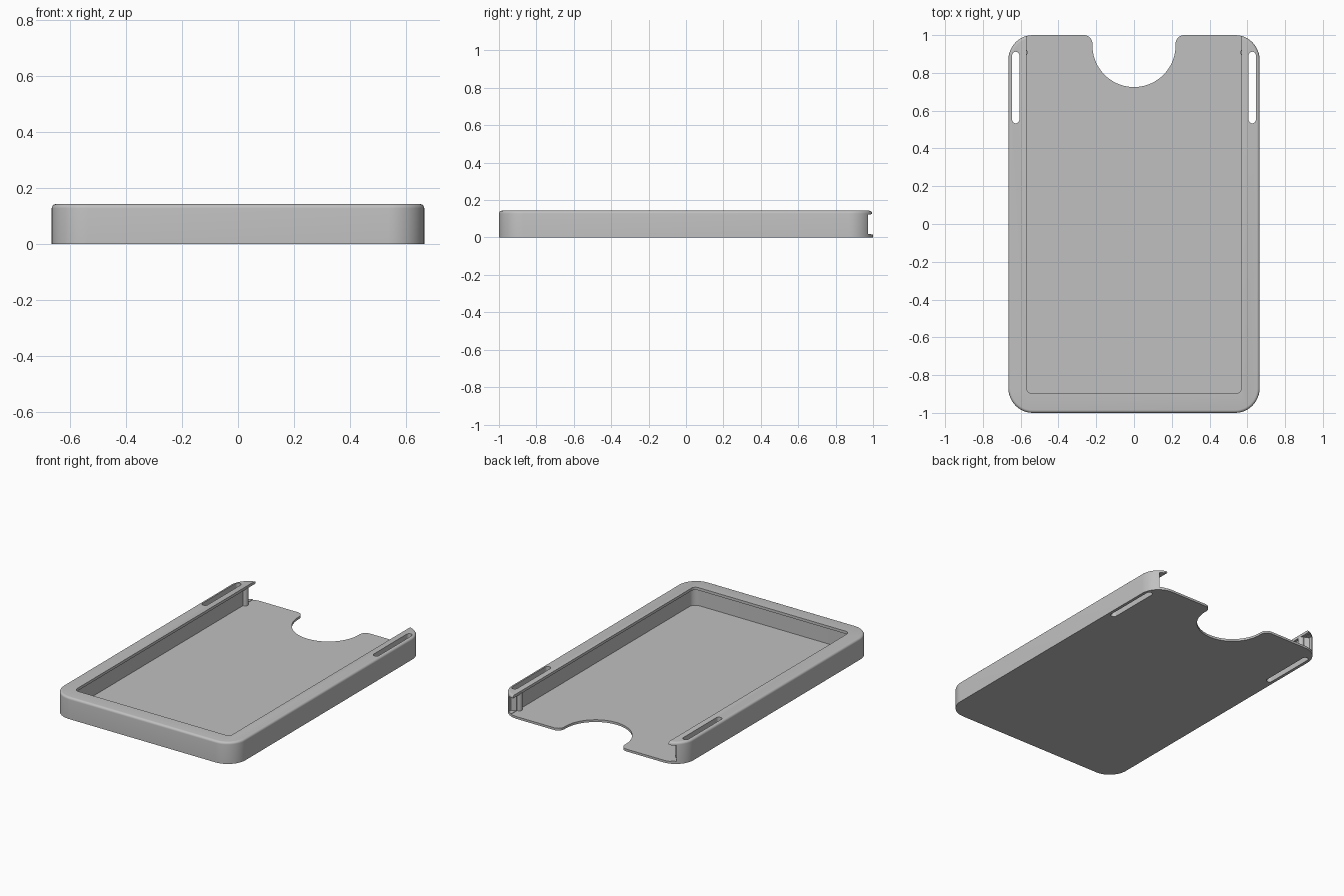
import bpy
import bmesh
from math import cos, sin, pi, radians

cube = bpy.data.objects.get("Cube")
if cube:
    bpy.data.objects.remove(cube, do_unlink=True)

HALF_W, HALF_L, HEIGHT = 0.665, 1.0, 0.143
FLOOR, LIP_Z, EDGE = 0.015, 0.125, 0.015

grey = bpy.data.materials.new("plain grey")
grey.use_nodes = True
colour = (0.53, 0.53, 0.53, 1)
grey.diffuse_color = colour
grey.node_tree.nodes["Principled BSDF"].inputs["Base Color"].default_value = colour


def arc(cx, cy, r, start, end, steps=12):
    """Points along an arc, angles in degrees."""
    angles = [radians(start + (end - start) * i / steps) for i in range(steps + 1)]
    return [(cx + r * cos(a), cy + r * sin(a)) for a in angles]


def rounded_rect(x0, x1, y0, y1, r):
    return (arc(x1 - r, y0 + r, r, -90, 0) + arc(x1 - r, y1 - r, r, 0, 90)
            + arc(x0 + r, y1 - r, r, 90, 180) + arc(x0 + r, y0 + r, r, 180, 270))


def loft(name, rings):
    """Solid through a stack of (outline, z) rings."""
    bm = bmesh.new()
    loops = [[bm.verts.new((x, y, z)) for x, y in pts] for pts, z in rings]
    bm.faces.new(loops[0][::-1])
    bm.faces.new(loops[-1])
    for low, high in zip(loops, loops[1:]):
        n = len(low)
        for i in range(n):
            j = (i + 1) % n
            bm.faces.new((low[i], low[j], high[j], high[i]))
    bmesh.ops.remove_doubles(bm, verts=bm.verts[:], dist=1e-5)
    bmesh.ops.recalc_face_normals(bm, faces=bm.faces[:])
    mesh = bpy.data.meshes.new(name)
    bm.to_mesh(mesh)
    bm.free()
    mesh.materials.append(grey)
    obj = bpy.data.objects.new(name, mesh)
    bpy.context.collection.objects.link(obj)
    return obj


def prism(name, outline, z0, z1):
    return loft(name, [(outline, z0), (outline, z1)])


def activate(obj):
    bpy.ops.object.select_all(action='DESELECT')
    obj.select_set(True)
    bpy.context.view_layer.objects.active = obj


def carve(target, cutter):
    activate(target)
    mod = target.modifiers.new("carve", 'BOOLEAN')
    mod.operation = 'DIFFERENCE'
    mod.solver = 'EXACT'
    mod.object = cutter
    bpy.ops.object.modifier_apply(modifier=mod.name)
    bpy.data.objects.remove(cutter, do_unlink=True)


# Outer shell with a rounded top edge
def shell_outline(inset):
    return rounded_rect(-HALF_W + inset, HALF_W - inset,
                        -HALF_L + inset, HALF_L - inset, 0.13 - inset)


rings = [(shell_outline(0), 0)]
for i in range(6):
    a = i / 5 * pi / 2
    rings.append((shell_outline(EDGE * (1 - cos(a))), HEIGHT - EDGE + EDGE * sin(a)))
holder = loft("card_holder", rings)

# Card pocket under the lip, and the narrower opening above it
carve(holder, prism("pocket_cutter",
                    rounded_rect(-0.585, 0.585, -0.915, 1.2, 0.045), FLOOR, LIP_Z))
carve(holder, prism("opening_cutter",
                    rounded_rect(-0.568, 0.568, -0.898, 1.2, 0.03), 0.06, 0.3))

# Flared mouth at the open end
half_mouth = [(0.57, 0.925), (0.613, 0.95), (0.613, 1.2)]
mouth = half_mouth + [(-x, y) for x, y in reversed(half_mouth)]
carve(holder, prism("mouth_cutter", mouth, FLOOR + 0.003, LIP_Z - 0.003))

# Thumb notch with softened corners
notch = (arc(-0.265, 0.955, 0.045, 90, 0, 8) + arc(0, 0.945, 0.22, 180, 360, 40)
         + arc(0.265, 0.955, 0.045, 180, 90, 8) + [(0.265, 1.1), (-0.265, 1.1)])
carve(holder, prism("notch_cutter", notch, -0.1, 0.3))

# Strap slots through both rails
for side in (-1, 1):
    cx = side * 0.626
    slot = rounded_rect(cx - 0.019, cx + 0.019, 0.533, 0.912, 0.0189)
    carve(holder, prism("slot_cutter", slot, -0.1, 0.3))

# Small ribs that hold the card in
ribs = [prism(name, arc(side * 0.583, 0.908, 0.02, 0, 345, 23), FLOOR - 0.005, LIP_Z + 0.004)
        for name, side in (("left_retaining_rib", 1), ("right_retaining_rib", -1))]

for obj in [holder] + ribs:
    activate(obj)
    bpy.ops.object.shade_smooth_by_angle(angle=radians(35))
